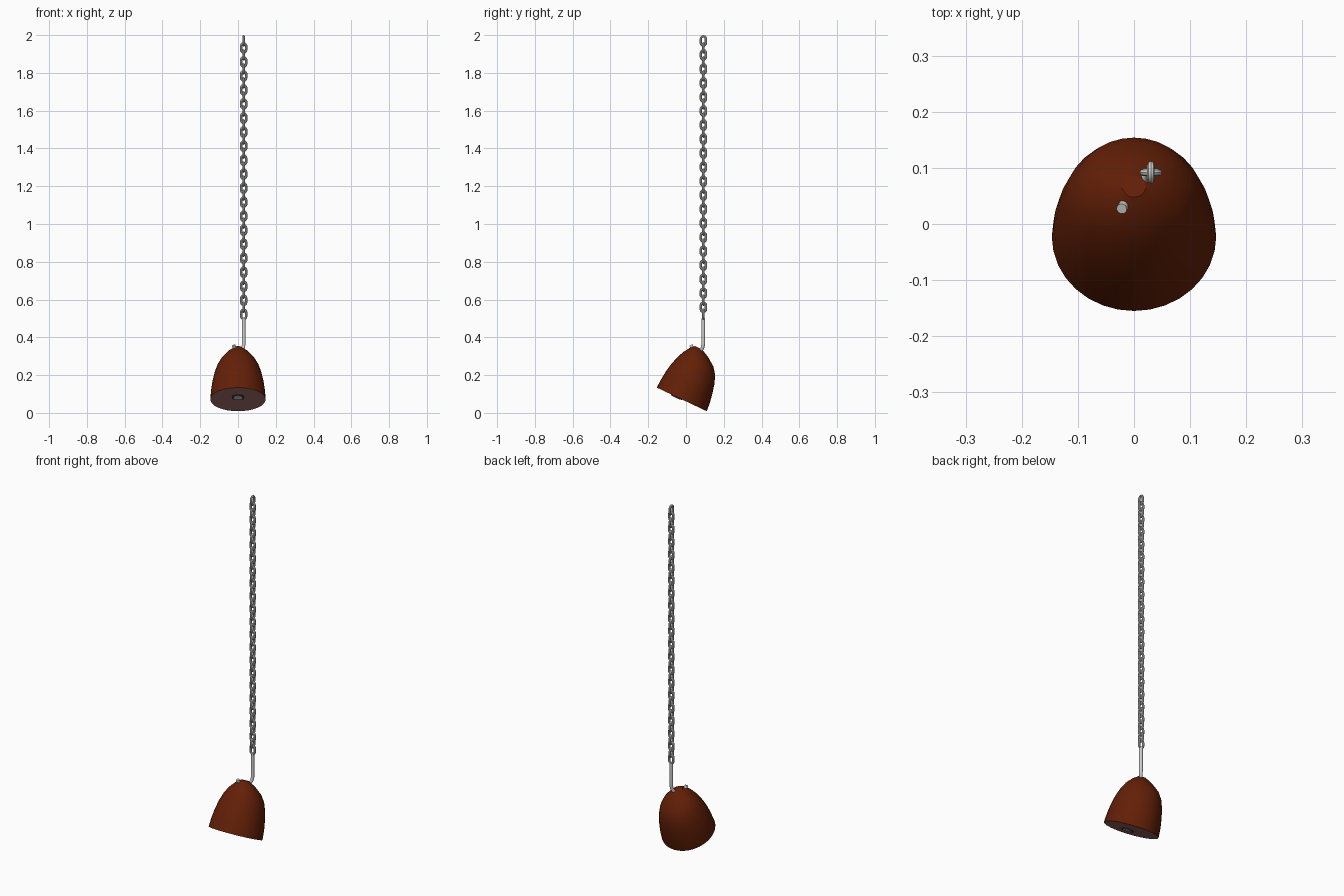
import bpy, bmesh, math
from mathutils import Vector, Matrix

if "Cube" in bpy.data.objects:
    bpy.data.objects.remove(bpy.data.objects["Cube"])

TILT = Matrix.Translation((0, -0.0225, 0.0715)) @ Matrix.Rotation(math.radians(-25.3), 4, 'X')


def material(name, rgb):
    m = bpy.data.materials.new(name)
    m.diffuse_color = (*rgb, 1)
    m.use_nodes = True
    m.node_tree.nodes["Principled BSDF"].inputs["Base Color"].default_value = m.diffuse_color
    return m


rust = material("rust_red", (0.125, 0.014, 0.002))
inner = material("dusty_rose", (0.40, 0.17, 0.15))
metal = material("grey_metal", (0.62, 0.62, 0.61))
dark = material("dark_socket", (0.06, 0.055, 0.055))
glass = material("pale_bulb", (0.62, 0.62, 0.62))


def finish(bm, name, mats, angle=40):
    bmesh.ops.recalc_face_normals(bm, faces=bm.faces)
    me = bpy.data.meshes.new(name)
    bm.to_mesh(me)
    bm.free()
    for m in mats:
        me.materials.append(m)
    ob = bpy.data.objects.new(name, me)
    bpy.context.collection.objects.link(ob)
    bpy.ops.object.select_all(action='DESELECT')
    ob.select_set(True)
    bpy.context.view_layer.objects.active = ob
    bpy.ops.object.shade_smooth_by_angle(angle=math.radians(angle))
    return ob


def bridge(bm, a, b):
    n = len(a)
    for i in range(n):
        bm.faces.new((a[i], a[(i + 1) % n], b[(i + 1) % n], b[i]))


def stack(name, rings, mats, seg, angle=40):
    """Closed stack of circles (height, radius, centre offset), tilted with the shade."""
    bm = bmesh.new()
    loops = []
    for h, r, o in rings:
        loops.append([bm.verts.new(TILT @ Vector((r * math.cos(a), o + r * math.sin(a), h)))
                      for a in (2 * math.pi * i / seg for i in range(seg))])
    for a, b in zip(loops, loops[1:]):
        bridge(bm, a, b)
    bottom = bm.faces.new(loops[0])
    bm.faces.new(loops[-1])
    bottom.material_index = len(mats) - 1
    return finish(bm, name, mats, angle)


def tube(bm, pts, radius, sides, up, closed=False):
    """Sweep a round section along points; up is a fixed side direction."""
    n = len(pts)
    loops = []
    for i, p in enumerate(pts):
        prev = pts[i - 1] if closed or i > 0 else p
        nxt = pts[(i + 1) % n] if closed or i < n - 1 else p
        t = (nxt - prev).normalized()
        s = t.cross(up).normalized()
        u = s.cross(t)
        loops.append([bm.verts.new(p + radius * (s * math.cos(a) + u * math.sin(a)))
                      for a in (2 * math.pi * k / sides for k in range(sides))])
    for i in range(n if closed else n - 1):
        bridge(bm, loops[i], loops[(i + 1) % n])
    if not closed:
        bm.faces.new(loops[0])
        bm.faces.new(loops[-1])


# leaning dome shade with flat underside and small flat crown
stack("lamp_shade", [(0, 0.1465, 0), (0.05, 0.143, -0.001), (0.10, 0.136, -0.003),
                     (0.15, 0.125, -0.004), (0.195, 0.109, -0.006), (0.23, 0.088, -0.012),
                     (0.263, 0.054, -0.025), (0.277, 0.033, -0.032), (0.285, 0.021, -0.036)],
      [rust, inner], 32, 26)

# socket and bulb set into the underside
stack("socket", [(-0.004, 0.032, -0.031), (0.01, 0.032, -0.031)], [dark], 20)
stack("bulb", [(-0.006, 0.023, -0.031), (0.005, 0.023, -0.031)], [glass], 20)

# bent rod that passes through the top of the shade
bm = bmesh.new()
rod = [(0.03, 0.092, 0.5), (0.03, 0.092, 0.365), (0.028, 0.088, 0.346),
       (0.02, 0.079, 0.328), (0, 0.058, 0.32), (-0.017, 0.036, 0.335), (-0.022, 0.027, 0.358)]
tube(bm, [Vector(p) for p in rod], 0.0095, 10, Vector((0.7, -0.7, 0)))
finish(bm, "bent_rod", [metal])

# chain of alternating oval links
bm = bmesh.new()
WIRE, HALF_W, STRAIGHT = 0.0065, 0.0135, 0.0107
for i in range(40):
    z = 1.9693 - i * 0.0371
    side = Vector((0, 1, 0)) if i % 2 == 0 else Vector((1, 0, 0))
    normal = Vector((1, 0, 0)) if i % 2 == 0 else Vector((0, 1, 0))
    pts = []
    for k in range(14):
        half = k // 7
        a = math.pi * (half + (k % 7) / 6)
        shift = STRAIGHT if half == 0 else -STRAIGHT
        pts.append(Vector((0.03, 0.092, z + shift + HALF_W * math.sin(a))) + side * HALF_W * math.cos(a))
    tube(bm, pts, WIRE, 8, normal, closed=True)
finish(bm, "chain", [metal], 30)
